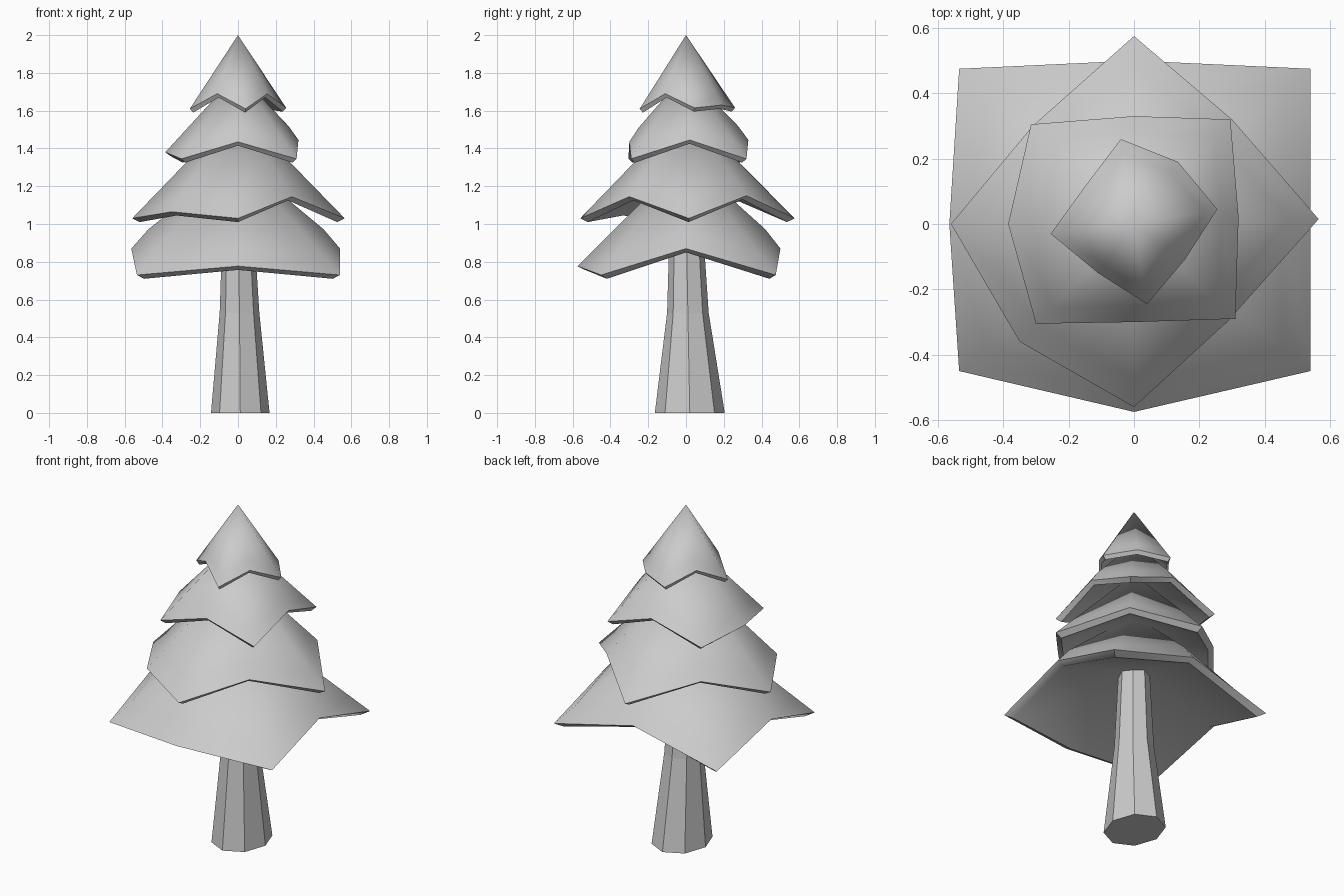
import bpy, bmesh, math

if "Cube" in bpy.data.objects:
    bpy.data.objects.remove(bpy.data.objects["Cube"])


def finish(name, bm, smooth):
    bmesh.ops.recalc_face_normals(bm, faces=bm.faces)
    me = bpy.data.meshes.new(name)
    bm.to_mesh(me)
    bm.free()
    ob = bpy.data.objects.new(name, me)
    bpy.context.collection.objects.link(ob)
    if smooth:
        bpy.ops.object.select_all(action='DESELECT')
        ob.select_set(True)
        bpy.context.view_layer.objects.active = ob
        bpy.ops.object.shade_smooth_by_angle(angle=math.radians(50))


def bridge(bm, a, b):
    n = len(a)
    for i in range(n):
        j = (i + 1) % n
        bm.faces.new((a[i], a[j], b[j], b[i]))


def fan(bm, ring, tip):
    for i in range(len(ring)):
        bm.faces.new((ring[i], ring[(i + 1) % len(ring)], tip))


def tier(name, rim, apex, inner, bulge):
    """Drooping skirt: top cone with a soft bulge, bevelled rim, hollow underside."""
    bm = bmesh.new()
    zmid = sum(p[2] for p in rim) / len(rim)
    outer = [bm.verts.new(p) for p in rim]
    f = 0.84
    upper = [bm.verts.new((x * f, y * f, z * f + apex * (1 - f) + (bulge if z > zmid else 0)))
             for x, y, z in rim]
    lower = [bm.verts.new((x * 0.93, y * 0.93, z - 0.02)) for x, y, z in rim]
    bridge(bm, outer, upper)
    bridge(bm, lower, outer)
    fan(bm, upper, bm.verts.new((0, 0, apex)))
    fan(bm, lower, bm.verts.new((0, 0, inner)))
    finish(name, bm, True)


# Foliage tiers, rims run counter-clockwise from the front
tier("foliage_bottom", [
    (0, -.575, .777), (.54, -.45, .73), (.54, 0, .87), (.54, .475, .73),
    (0, .5, .87), (-.535, .475, .73), (-.565, 0, .87), (-.535, -.45, .73)], 1.35, 1.0, .025)
tier("foliage_lower_middle", [
    (0, -.56, 1.03), (.285, -.3, 1.145), (.565, .015, 1.03), (.3, .32, 1.15),
    (0, .575, 1.03), (-.31, .3, 1.14), (-.56, 0, 1.03), (-.35, -.36, 1.065)], 1.61, 1.3, 0)
tier("foliage_upper_middle", [
    (0, -.3, 1.435), (.31, -.29, 1.345), (.32, .02, 1.445), (.295, .32, 1.345),
    (0, .33, 1.445), (-.315, .305, 1.345), (-.385, 0, 1.38), (-.3, -.305, 1.345)], 1.8, 1.56, .015)
tier("foliage_top", [
    (.04, -.245, 1.61), (.155, -.11, 1.69), (.255, .045, 1.615), (.135, .19, 1.63),
    (-.04, .26, 1.615), (-.15, .115, 1.69), (-.255, -.03, 1.61), (-.11, -.15, 1.69)], 2.0, 1.8, 0)

# Trunk: three eight-sided rings (z, radius, x centre, y centre)
bm = bmesh.new()
rings = []
for z, rx, ry, cx, cy in [(0, .155, .185, .012, .02), (.53, .105, .11, .008, .01),
                          (1.05, .08, .085, 0, 0)]:
    rings.append([bm.verts.new((cx + rx * math.cos(i * math.pi / 4),
                                cy + ry * math.sin(i * math.pi / 4), z)) for i in range(8)])
bridge(bm, rings[0], rings[1])
bridge(bm, rings[1], rings[2])
bm.faces.new(rings[0])
bm.faces.new(rings[2])
finish("trunk", bm, False)
